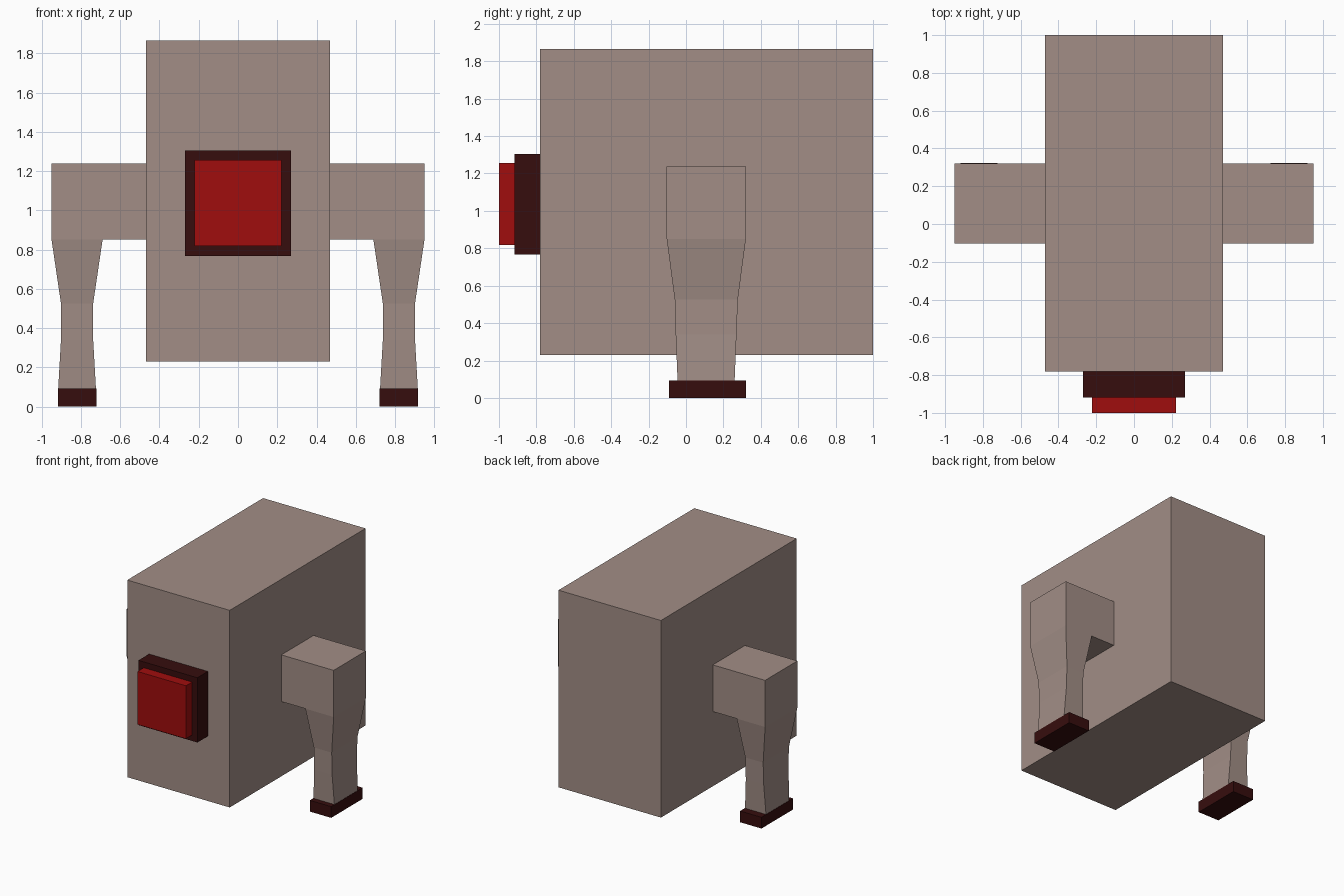
import bpy

if "Cube" in bpy.data.objects:
    bpy.data.objects.remove(bpy.data.objects["Cube"])


def material(name, rgb):
    m = bpy.data.materials.new(name)
    m.diffuse_color = (*rgb, 1.0)
    m.use_nodes = True
    m.node_tree.nodes["Principled BSDF"].inputs["Base Color"].default_value = m.diffuse_color
    return m


TAUPE = material("taupe", (0.36, 0.27, 0.24))
MAROON = material("dark maroon", (0.037, 0.004, 0.004))
RED = material("red", (0.35, 0.004, 0.004))


def add_mesh(name, verts, faces, mat):
    mesh = bpy.data.meshes.new(name)
    mesh.from_pydata(verts, [], faces)
    mesh.materials.append(mat)
    obj = bpy.data.objects.new(name, mesh)
    bpy.context.collection.objects.link(obj)
    return obj


def loft(name, sections, mat):
    """Stack rectangles (x0, x1, y0, y1, z), bottom to top, into a closed solid."""
    verts, faces = [], [(3, 2, 1, 0)]
    for x0, x1, y0, y1, z in sections:
        verts += [(x0, y0, z), (x1, y0, z), (x1, y1, z), (x0, y1, z)]
    for s in range(len(sections) - 1):
        a = s * 4
        for i in range(4):
            j = (i + 1) % 4
            faces.append((a + i, a + j, a + 4 + j, a + 4 + i))
    n = len(verts)
    faces.append((n - 4, n - 3, n - 2, n - 1))
    return add_mesh(name, verts, faces, mat)


def box(name, x0, x1, y0, y1, z0, z1, mat):
    return loft(name, [(x0, x1, y0, y1, z0), (x0, x1, y0, y1, z1)], mat)


def mirror(obj):
    obj.modifiers.new("mirror", 'MIRROR').use_axis[0] = True


# Main block
box("body", -0.47, 0.47, -0.78, 1.0, 0.23, 1.865, TAUPE)

# Stepped button on the front
box("button_base", -0.27, 0.27, -0.918, -0.78, 0.768, 1.305, MAROON)
box("button", -0.222, 0.222, -1.0, -0.918, 0.817, 1.257, RED)

# Side arms, tapered legs and feet, mirrored to the left
mirror(box("arm", 0.47, 0.95, -0.103, 0.32, 0.85, 1.237, TAUPE))
mirror(loft("leg", [
    (0.724, 0.916, -0.045, 0.26, 0.093),
    (0.738, 0.902, -0.055, 0.27, 0.34),
    (0.738, 0.902, -0.06, 0.277, 0.525),
    (0.69, 0.95, -0.103, 0.32, 0.85),
], TAUPE))
mirror(box("foot", 0.722, 0.918, -0.09, 0.322, 0.0, 0.093, MAROON))
